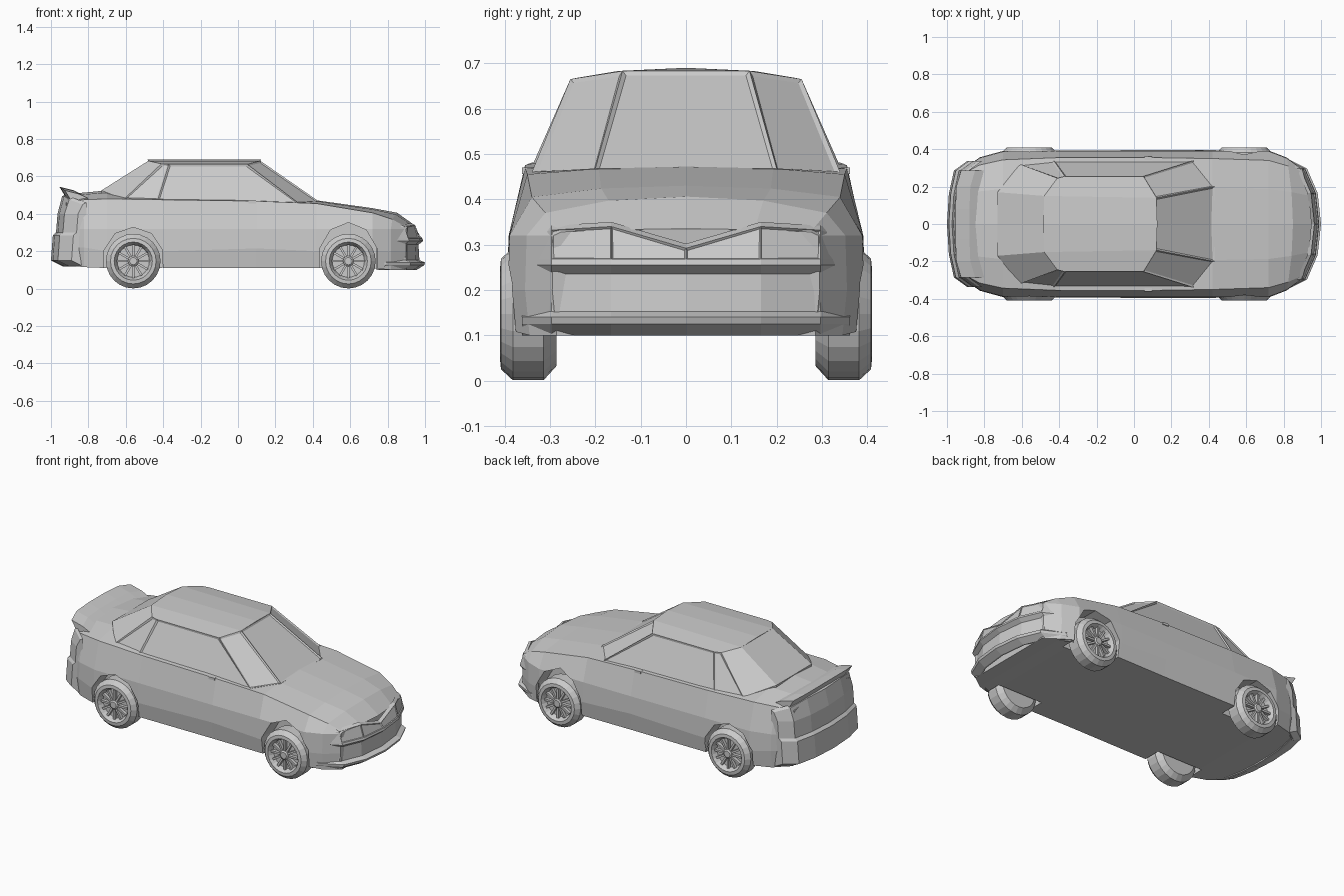
import bpy, bmesh
from math import pi, cos, sin
from mathutils import Matrix

if "Cube" in bpy.data.objects:
    bpy.data.objects.remove(bpy.data.objects["Cube"])


def finish(name, bm):
    bmesh.ops.recalc_face_normals(bm, faces=bm.faces[:])
    me = bpy.data.meshes.new(name)
    bm.to_mesh(me)
    bm.free()
    ob = bpy.data.objects.new(name, me)
    bpy.context.collection.objects.link(ob)
    return ob


def loft_bm(rings, caps=True):
    bm = bmesh.new()
    vs = [[bm.verts.new(p) for p in r] for r in rings]
    n = len(rings[0])
    for a, b in zip(vs, vs[1:]):
        for i in range(n):
            j = (i + 1) % n
            bm.faces.new((a[i], a[j], b[j], b[i]))
    if caps:
        bm.faces.new(vs[0])
        bm.faces.new(vs[-1])
    return bm


# Body shell: x, sill width, sill z, side width, crease z, shoulder width, shoulder z, centre z, bow
STATIONS = [
    (-.93, .28, .125, .295, .22, .265, .455, .50, -.025),
    (-.84, .345, .115, .357, .22, .315, .475, .512, -.02),
    (-.70, .382, .11, .391, .20, .343, .48, .525, 0),
    (-.40, .382, .11, .393, .20, .355, .475, .50, 0),
    (.10, .380, .11, .395, .215, .355, .468, .48, 0),
    (.42, .382, .11, .395, .20, .350, .455, .472, 0),
    (.72, .385, .11, .393, .20, .340, .405, .430, 0),
    (.85, .345, .10, .355, .20, .310, .370, .406, .04),
    (.95, .285, .10, .295, .20, .275, .328, .335, .09),
]
rings = []
for x, wb, zb, wm, zm, ws, zs, zc, bow in STATIONS:
    half = [(wb, zb), (wm, zm), (wm * .99, .32), (ws, zs),
            (ws * .55, zs + .75 * (zc - zs))]
    prof = half + [(0, zc)] + [(-y, z) for y, z in half[::-1]]
    rings.append([(x - bow * (y / .39) ** 2, y, z) for y, z in prof])
body = finish("body_shell", loft_bm(rings))

# Wheel arches cut from the body
WHEELS = [(-.56, .165, .178), (.59, .162, .203)]
for wx, rx, rz in WHEELS:
    for s in (1, -1):
        ring = [[(wx + rx * cos((i + .5) * pi / 5), s * y, .15 + rz * sin((i + .5) * pi / 5))
                 for i in range(10)] for y in (.275, .46)]
        cutter = finish("arch_cutter", loft_bm(ring))
        cutter.hide_render = True
        mod = body.modifiers.new("arch", 'BOOLEAN')
        mod.operation = 'DIFFERENCE'
        mod.solver = 'EXACT'
        mod.object = cutter
        bpy.context.view_layer.objects.active = body
        bpy.ops.object.modifier_apply(modifier=mod.name)
        bpy.data.objects.remove(cutter)


def fascia(path, prof, back):
    """Sweep a bumper profile (dx, z) round a half plan path (x, y, drop of the top edge)."""
    full = [(x, -y, d) for x, y, d in path] + [(x, y, d) for x, y, d in path[-2::-1]]
    rings = []
    for x, y, d in full:
        top = prof[-1][1] - d
        pts = [*prof[:-1], (prof[-1][0], top), (back, top + .01), (back, prof[0][1])]
        rings.append([(x + dx, y, z) for dx, z in pts])
    return loft_bm(rings)


# Front bumper, mouth and headlight band
front = fascia([(.795, .362, .03), (.925, .297, .008), (.982, .165, 0), (1.0, 0, .048)],
               [(-.045, .10), (-.005, .125), (0, .140), (-.03, .152), (-.035, .235),
                (-.01, .255), (-.014, .268), (-.035, .340)], -.055)
bmesh.ops.recalc_face_normals(front, faces=front.faces[:])
lamps = [f for f in front.faces if f.normal.x > .5 and f.calc_center_median().z > .268
         and abs(f.calc_center_median().y) < .27]
bmesh.ops.inset_individual(front, faces=lamps, thickness=.005, depth=-.005)
finish("front_fascia", front)

# Rear bumper and tail panel
rear = fascia([(-.885, .338, .045), (-.958, .285, .02), (-.985, .16, 0), (-.995, 0, 0)],
              [(.06, .118), (-.005, .15), (.005, .285), (.022, .30), (.03, .40),
               (.055, .495)], .075)
finish("rear_fascia", rear)

# Upswept boot spoiler
SPOIL = [(.03, .545), (.06, .495), (.075, .47), (.16, .50), (.105, .526)]
path = [(-.955, .285, .02), (-.98, .20, .004), (-.985, .08, 0)]
path = [(x, -y, d) for x, y, d in path] + path[::-1]
finish("spoiler", loft_bm([[(x + dx, y, z - d) for dx, z in SPOIL] for x, y, d in path]))

# Cabin: half rings of (x, y, z), mirrored
belt = [(-.73, .17, .525), (-.61, .32, .478), (-.43, .340, .472), (.32, .340, .46),
        (.43, .20, .468)]
roof = [(-.48, .15, .683), (-.41, .245, .667), (-.37, .255, .665), (.05, .255, .665),
        (.12, .14, .683)]


def both(r):
    return r + [(x, -y, z) for x, y, z in r[::-1]]


base = [(x, y, .40) for x, y, z in belt]
bm = loft_bm([both(base), both(belt), both(roof)], caps=False)
vs = list(bm.verts)
top = vs[-10:]
# gently crowned roof
ridge = [bm.verts.new((x, 0, .69)) for x in (-.485, .125)]
for f in (vs[:10], top[:5], top[5:], (top[0], top[4], ridge[1], ridge[0]),
          (top[9], top[5], ridge[1], ridge[0]), (top[4], top[5], ridge[1]),
          (top[0], top[9], ridge[0])):
    bm.faces.new(f)
bmesh.ops.recalc_face_normals(bm, faces=bm.faces[:])
# recessed glass in side windows, quarter slits and windscreen
glass = [f for f in bm.faces if .54 < f.calc_center_median().z < .63
         and f.calc_center_median().x > -.55]
bmesh.ops.inset_individual(bm, faces=glass, thickness=.012, depth=-.006)
finish("cabin", bm)

# Small nubs below the side windows
for s in (1, -1):
    bm = bmesh.new()
    bmesh.ops.create_cube(bm, size=1, matrix=Matrix.Translation((.075, s * .352, .463))
                          @ Matrix.Diagonal((.04, .02, .014, 1)))
    finish("door_nub", bm)


def lathe(name, cx, cy, s, prof, n=24):
    """Revolve (offset, radius) pairs about the axle."""
    rings = [[(cx + r * cos(2 * pi * i / n), cy + s * o, .147 + r * sin(2 * pi * i / n))
              for i in range(n)] for o, r in prof]
    return finish(name, loft_bm(rings))


# Wheels: tyre, rim dish, hub and spokes
for wx, _, _ in WHEELS:
    for s in (1, -1):
        cy = s * .348
        lathe("tyre", wx, cy, s, [(-.062, .095), (-.062, .115), (-.034, .146), (.034, .146),
                                  (.06, .122), (.062, .102), (.048, .094), (.030, .086)])
        lathe("hub", wx, cy, s, [(.02, .03), (.05, .028), (.056, .02)], 12)
        bm = bmesh.new()
        for k in range(12):
            m = (Matrix.Translation((wx, cy + s * .038, .147)) @ Matrix.Rotation(k * pi / 6, 4, 'Y')
                 @ Matrix.Translation((.056, 0, 0)) @ Matrix.Diagonal((.066, .022, .012, 1)))
            bmesh.ops.create_cube(bm, size=1, matrix=m)
        finish("spokes", bm)
